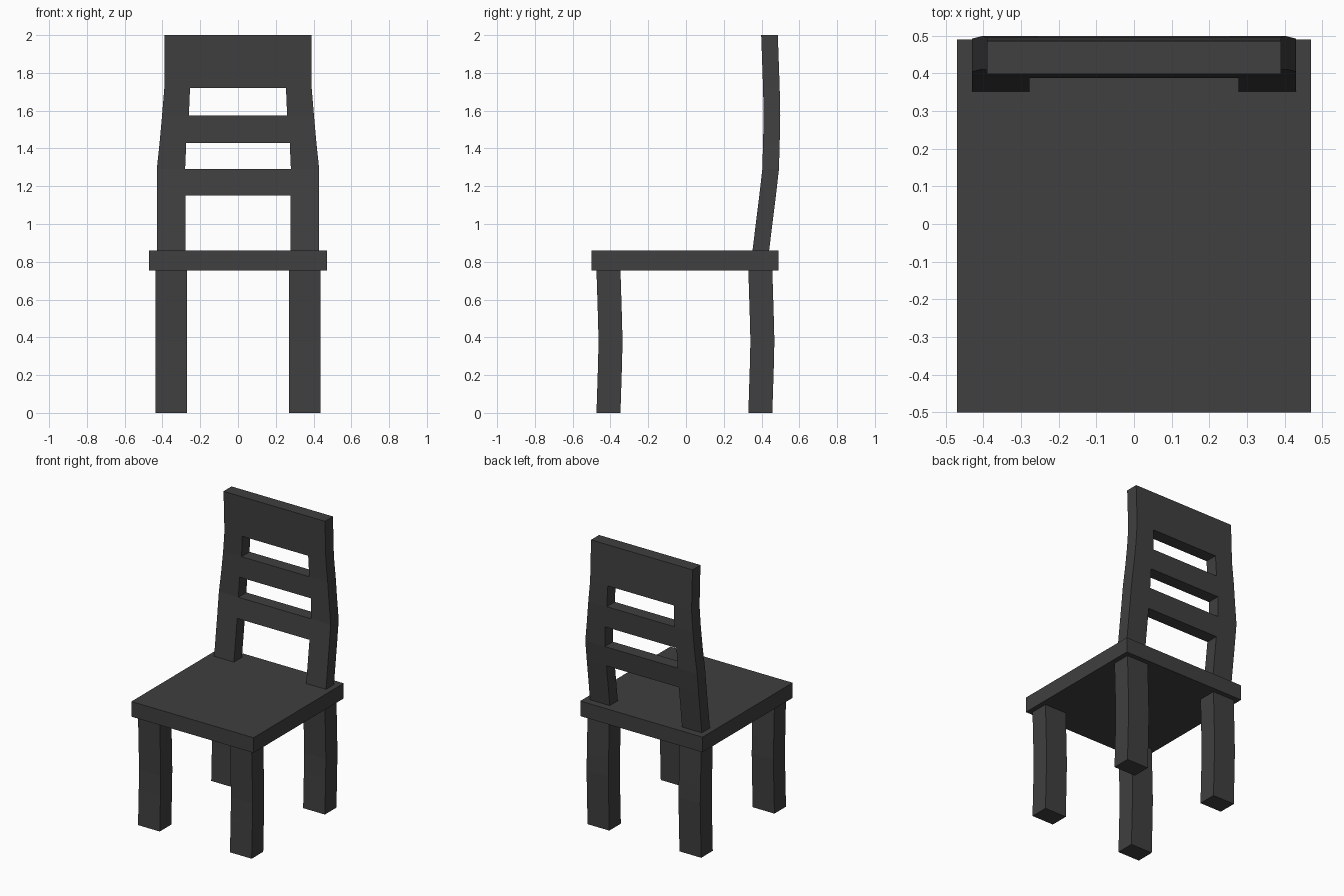
import bpy, bmesh

if "Cube" in bpy.data.objects:
    bpy.data.objects.remove(bpy.data.objects["Cube"], do_unlink=True)

# Dark grey finish shared by every part
COLOUR = (0.05, 0.05, 0.05, 1.0)
finish = bpy.data.materials.new("dark_grey")
finish.use_nodes = True
finish.diffuse_color = COLOUR
finish.node_tree.nodes["Principled BSDF"].inputs["Base Color"].default_value = COLOUR

SEAT_BOTTOM, SEAT_TOP = 0.755, 0.86


def add_object(name, bm):
    bmesh.ops.recalc_face_normals(bm, faces=bm.faces)
    mesh = bpy.data.meshes.new(name)
    bm.to_mesh(mesh)
    bm.free()
    mesh.materials.append(finish)
    obj = bpy.data.objects.new(name, mesh)
    bpy.context.collection.objects.link(obj)
    return obj


def loft(name, sections):
    """Join rectangular sections (x0, x1, y0, y1, z) into a closed bar."""
    bm = bmesh.new()
    rings = [[bm.verts.new((x, y, z)) for x, y in
              ((x0, y0), (x1, y0), (x1, y1), (x0, y1))]
             for x0, x1, y0, y1, z in sections]
    for low, high in zip(rings, rings[1:]):
        for i in range(4):
            j = (i + 1) % 4
            bm.faces.new((low[i], low[j], high[j], high[i]))
    bm.faces.new(rings[0])
    bm.faces.new(rings[-1])
    return add_object(name, bm)


# Seat slab
loft("seat", [(-0.47, 0.47, -0.5, 0.49, z) for z in (SEAT_BOTTOM, SEAT_TOP)])

# Four legs, each bowed slightly backwards at mid height
bow = [(0, 0), (0.25, 0.008), (0.38, 0.011), (0.5, 0.008), (SEAT_BOTTOM, 0)]
for row, y in (("front", -0.474), ("back", 0.33)):
    for side, x in (("right", -0.437), ("left", 0.27)):
        loft(f"{row}_{side}_leg",
             [(x, x + 0.167, y + b, y + b + 0.127, z) for z, b in bow])

# Backrest: a bent sheet with openings between posts, slats and top panel
# height, outer half width, inner half width, front y, cross piece above
rows = [
    (SEAT_TOP, 0.43, 0.278, 0.352, False),
    (1.15, 0.43, 0.278, 0.388, True),
    (1.29, 0.43, 0.28, 0.404, False),
    (1.43, 0.415, 0.274, 0.408, True),
    (1.575, 0.402, 0.26, 0.411, False),
    (1.72, 0.39, 0.254, 0.408, True),
    (2.0, 0.39, 0.254, 0.398, True),
]
bm = bmesh.new()
grid = [[bm.verts.new((x, y, z)) for x in (-outer, -inner, inner, outer)]
        for z, outer, inner, y, _ in rows]
for k, (low, high) in enumerate(zip(grid, grid[1:])):
    for c in range(3):
        if c != 1 or rows[k][4]:
            bm.faces.new((low[c], low[c + 1], high[c + 1], high[c]))
thick = bmesh.ops.extrude_face_region(bm, geom=bm.faces[:])
moved = [v for v in thick["geom"] if isinstance(v, bmesh.types.BMVert)]
bmesh.ops.translate(bm, vec=(0, 0.088, 0), verts=moved)
add_object("backrest", bm)
